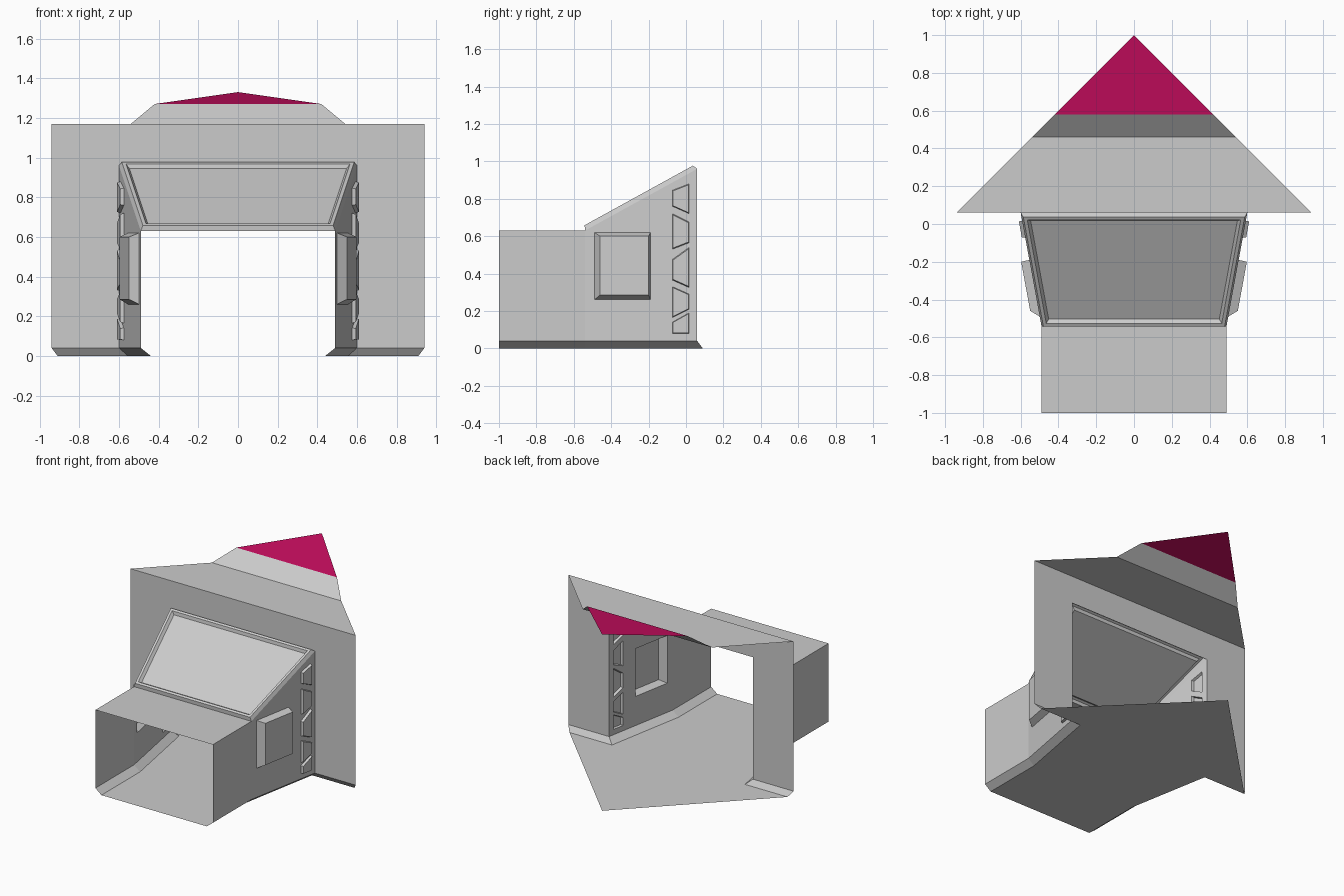
import bpy, bmesh
from mathutils import Vector
from mathutils.geometry import tessellate_polygon

if "Cube" in bpy.data.objects:
    bpy.data.objects.remove(bpy.data.objects["Cube"])


def make(name, bm, mirror=False, color=None):
    bmesh.ops.remove_doubles(bm, verts=bm.verts, dist=1e-4)
    me = bpy.data.meshes.new(name)
    bm.normal_update()
    bm.to_mesh(me)
    bm.free()
    ob = bpy.data.objects.new(name, me)
    bpy.context.collection.objects.link(ob)
    if mirror:
        ob.modifiers.new("mirror", 'MIRROR')
    if color:
        mat = bpy.data.materials.new(name)
        mat.diffuse_color = color
        mat.use_nodes = True
        mat.node_tree.nodes["Principled BSDF"].inputs["Base Color"].default_value = mat.diffuse_color
        me.materials.append(mat)
    return ob


def face(bm, pts):
    return bm.faces.new([bm.verts.new(p) for p in pts])


def sheets(name, polys, **kw):
    bm = bmesh.new()
    for p in polys:
        face(bm, p)
    return make(name, bm, **kw)


def strip(bm, a, b):
    # quads joining two open polylines
    for i in range(len(a) - 1):
        face(bm, [a[i], a[i + 1], b[i + 1], b[i]])


# Key dimensions
W0, W1 = 0.49, 0.60            # passage half width: narrow end, wide end
YF, YK, YW = -1.0, -0.54, 0.06  # passage end, kink, room wall
ZB, ZL, ZH = 0.04, 0.63, 0.96   # skirting top, low roof, opening top
ZC = 1.17                       # ceiling


def wall_x(y):
    return W0 + (W1 - W0) * (y - YK) / (YW - YK)


# Floor with its chamfered skirting
half = [(0.44, YF), (0.44, YK), (0.555, 0.09), (0.91, 0.09)]
outline = half + [(0, 1)] + [(-x, y) for x, y in reversed(half)]
sheets("floor", [[(x, y, 0) for x, y in outline]])
bm = bmesh.new()
strip(bm, [(x, y, 0) for x, y in half],
      [(W0, YF, ZB), (W0, YK, ZB), (W1, YW, ZB), (0.94, YW, ZB)])
make("skirting", bm, mirror=True)

# Room wall around the opening
sheets("room_wall", [
    [(W1, YW, ZB), (0.94, YW, ZB), (0.94, YW, ZC), (W1, YW, ZC), (W1, YW, ZH)],
    [(0, YW, ZH), (W1, YW, ZH), (W1, YW, ZC), (0, YW, ZC)]], mirror=True)


# Stepped ceiling bands, ending in the coloured tip
def band(y0, z0, y1, z1):
    return [(y0 - 1, y0, z0), (1 - y0, y0, z0), (1 - y1, y1, z1), (y1 - 1, y1, z1)]


sheets("ceiling", [band(YW, ZC, 0.46, ZC), band(0.46, ZC, 0.58, 1.27)])
sheets("ceiling_tip", [[(-0.42, 0.58, 1.27), (0.42, 0.58, 1.27), (0, 1, 1.33)]],
       color=(0.57, 0.004, 0.115, 1))

# Straight passage: side walls and flat roof
sheets("passage_wall", [[(W0, YF, ZB), (W0, YK, ZB), (W0, YK, ZL), (W0, YF, ZL)]],
       mirror=True)
sheets("passage_roof", [[(-W0, YF, ZL), (W0, YF, ZL), (W0, YK, ZL), (-W0, YK, ZL)]])

# Flared side walls with a window bay and a column of truss pockets
window = [(-0.49, 0.26), (-0.19, 0.26), (-0.19, 0.62), (-0.49, 0.62)]
window_cap = [(-0.46, 0.285), (-0.2, 0.285), (-0.2, 0.6), (-0.46, 0.6)]
Y0, Y1 = -0.073, 0.017
cells = [(0.08, 0.14, 0.08, 0.19), (0.165, 0.33, 0.21, 0.29),
         (0.365, 0.475, 0.325, 0.54), (0.53, 0.72, 0.565, 0.675),
         (0.76, 0.845, 0.72, 0.88)]
pockets = [[(Y0, a), (Y1, c), (Y1, d), (Y0, b)] for a, b, c, d in cells]


def bulge(name, loops):
    # recess seen from inside: sloped rim plus cap, pushed out from the wall
    bm = bmesh.new()
    for rim, cap, depth in loops:
        a = [(wall_x(y), y, z) for y, z in rim]
        b = [(wall_x(y) + depth, y, z) for y, z in cap]
        strip(bm, a + a[:1], b + b[:1])
        face(bm, b)
    make(name, bm, mirror=True)


def shrink(loop, f):
    cy = sum(p[0] for p in loop) / len(loop)
    cz = sum(p[1] for p in loop) / len(loop)
    return [(cy + (y - cy) * f, cz + (z - cz) * f) for y, z in loop]


outer = [(YK, ZB), (YW, ZB), (YW, ZH), (YK, ZL)]
loops = [outer, window] + pockets
flat = [p for loop in loops for p in loop]
bm = bmesh.new()
vs = [bm.verts.new((wall_x(y), y, z)) for y, z in flat]
for tri in tessellate_polygon([[Vector((y, z, 0)) for y, z in l] for l in loops]):
    bm.faces.new([vs[i] for i in tri])
bmesh.ops.recalc_face_normals(bm, faces=bm.faces)
bmesh.ops.dissolve_limit(bm, angle_limit=0.01, verts=bm.verts, edges=bm.edges)
make("flared_wall", bm, mirror=True)
bulge("window_bay", [(window, window_cap, 0.045)])
bulge("truss_pockets", [(p, shrink(p, 0.93), 0.018) for p in pockets])

# Sloped skylight: raised frame with a sunken panel
bm = bmesh.new()
f = face(bm, [(-W0, YK, ZL), (W0, YK, ZL), (W1, YW, ZH), (-W1, YW, ZH)])
for thickness, depth in ((0.012, 0.026), (0.018, 0), (0.015, -0.02)):
    bm.normal_update()
    bmesh.ops.inset_individual(bm, faces=[f], thickness=thickness, depth=depth,
                               use_even_offset=True)
make("skylight", bm)
